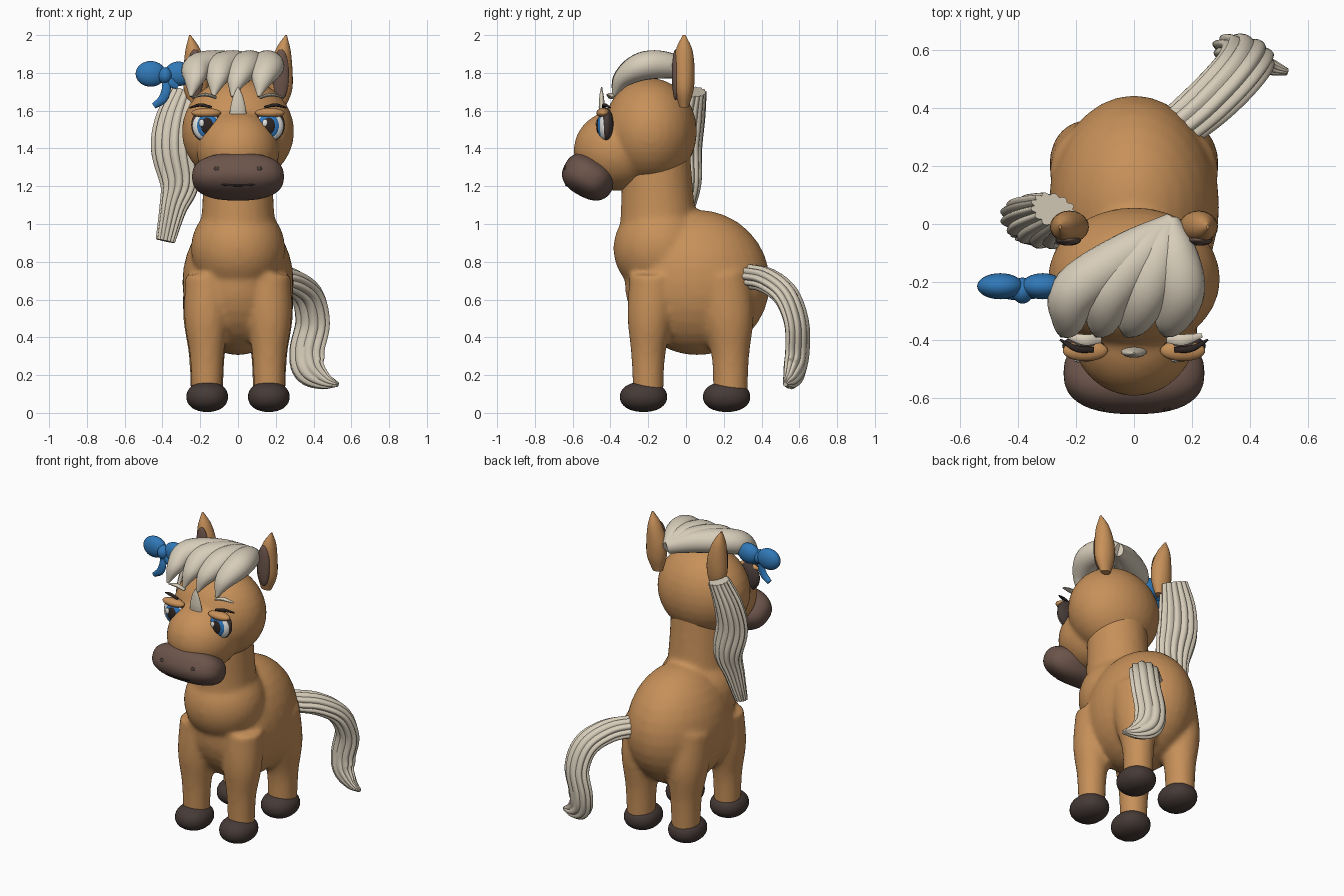
import bpy, bmesh, math
from mathutils import Vector, Matrix

cube = bpy.data.objects.get("Cube")
if cube:
    bpy.data.objects.remove(cube)


def material(name, r, g, b):
    mat = bpy.data.materials.new(name)
    mat.use_nodes = True
    mat.diffuse_color = (r, g, b, 1)
    bsdf = mat.node_tree.nodes["Principled BSDF"]
    bsdf.inputs["Base Color"].default_value = (r, g, b, 1)
    bsdf.inputs["Roughness"].default_value = 0.7
    return mat


coat = material("tan coat", .57, .28, .10)
muzzle_brown = material("muzzle brown", .15, .09, .07)
hoof_brown = material("hoof brown", .06, .042, .037)
cream = material("cream hair", .68, .61, .49)
bow_blue = material("bow blue", .03, .19, .48)
eye_white = material("eye white", .8, .8, .78)
iris_blue = material("iris blue", .03, .2, .55)
dark = material("near black", .025, .018, .016)


def ellipsoid(bm, centre, radii, power=2, tilt=0, segments=32):
    """Ellipsoid; a power above two makes it boxier. Tilt turns it about x."""
    verts = bmesh.ops.create_uvsphere(bm, u_segments=segments, v_segments=segments // 2, radius=1)["verts"]
    turn = Matrix.Rotation(tilt, 3, "X")
    for v in verts:
        norm = sum(abs(c) ** power for c in v.co) ** (1 / power)
        v.co = turn @ Vector(c / norm * r for c, r in zip(v.co, radii)) + Vector(centre)


def sweep(bm, points, axis=(1, 0, 0), lobes=0, segments=24, steps=6):
    """Tube along a smooth path of (x, y, z, half width, half thickness)."""
    pts = [Vector(p) for p in points]
    pts = [pts[0] * 2 - pts[1]] + pts + [pts[-1] * 2 - pts[-2]]
    samples = []
    for a, b, c, d in zip(pts, pts[1:], pts[2:], pts[3:]):
        for i in range(steps):
            t = i / steps
            samples.append(b + (c - a) * (t / 2) + (a * 2 - b * 5 + c * 4 - d) * (t * t / 2)
                           + (b * 3 - a - c * 3 + d) * (t ** 3 / 2))
    samples.append(pts[-2])
    rings = []
    for i, s in enumerate(samples):
        before, after = samples[max(i - 1, 0)], samples[min(i + 1, len(samples) - 1)]
        tangent = Vector((after - before)[:3]).normalized()
        wide = Vector(axis)
        wide = (wide - tangent * wide.dot(tangent)).normalized()
        thick = tangent.cross(wide)
        ring = []
        for k in range(segments):
            angle = math.tau * k / segments
            groove = 1 - .16 * (1 - abs(math.cos(lobes * angle / 2)))
            ring.append(bm.verts.new(Vector(s[:3]) + wide * (math.cos(angle) * s[3] * groove)
                                     + thick * (math.sin(angle) * s[4] * groove)))
        rings.append(ring)
    for low, high in zip(rings, rings[1:]):
        for k in range(segments):
            n = (k + 1) % segments
            bm.faces.new((low[k], low[n], high[n], high[k]))
    bm.faces.new(rings[0])
    bm.faces.new(rings[-1])


def finish(bm, name, mat, blend=0):
    """Turns the bmesh into a smooth object; blend melts its parts together."""
    bmesh.ops.recalc_face_normals(bm, faces=bm.faces)
    mesh = bpy.data.meshes.new(name)
    bm.to_mesh(mesh)
    bm.free()
    mesh.materials.append(mat)
    obj = bpy.data.objects.new(name, mesh)
    bpy.context.collection.objects.link(obj)
    if blend:
        remesh = obj.modifiers.new("Blend", "REMESH")
        remesh.mode = "VOXEL"
        remesh.voxel_size = .016
        remesh.use_smooth_shade = True
        smooth = obj.modifiers.new("Smooth", "SMOOTH")
        smooth.factor = .5
        smooth.iterations = blend
    bpy.ops.object.select_all(action="DESELECT")
    obj.select_set(True)
    bpy.context.view_layer.objects.active = obj
    bpy.ops.object.shade_smooth_by_angle(angle=math.radians(50))
    return obj


def ball(name, mat, centre, radii, **options):
    bm = bmesh.new()
    ellipsoid(bm, centre, radii, **options)
    return finish(bm, name, mat)


def tube(name, mat, points, **options):
    bm = bmesh.new()
    sweep(bm, points, **options)
    return finish(bm, name, mat)


# Torso, neck and legs melted into one body
bm = bmesh.new()
ellipsoid(bm, (0, .06, .69), (.295, .385, .385))
ellipsoid(bm, (0, -.135, .87), (.25, .25, .25))
sweep(bm, [(0, -.14, .85, .21, .22), (0, -.15, 1.1, .19, .195), (0, -.16, 1.4, .18, .18)])
for side in (-1, 1):
    x = side * .165
    sweep(bm, [(x, -.2, .07, .08, .08), (x, -.2, .3, .09, .09),
               (x, -.19, .5, .12, .12), (side * .15, -.17, .72, .13, .13)])
    sweep(bm, [(x, .235, .07, .085, .09), (x, .235, .3, .095, .1),
               (x, .22, .5, .125, .14), (side * .15, .18, .72, .14, .16)])
finish(bm, "body", coat, blend=8)

# Hooves
for side, side_name in ((-1, "right"), (1, "left")):
    for y, end in ((-.225, "front"), (.215, "rear")):
        ball(f"{end}_{side_name}_hoof", hoof_brown, (side * .163, y, .085), (.11, .125, .08), power=2.2)

# Head with snout
bm = bmesh.new()
ellipsoid(bm, (0, -.19, 1.49), (.298, .248, .283))
ellipsoid(bm, (0, -.36, 1.39), (.22, .235, .215))
finish(bm, "head", coat, blend=6)

# Muzzle, nostrils and mouth
ball("muzzle", muzzle_brown, (0, -.515, 1.25), (.243, .142, .11), power=2.5, tilt=-.5, segments=48)
for side in (-1, 1):
    ball("nostril", hoof_brown, (side * .11, -.633, 1.29), (.019, .014, .016), segments=16)
tube("mouth", dark, [(-.11, -.621, 1.218, .006, .006), (-.06, -.633, 1.207, .006, .006),
                     (.06, -.633, 1.207, .006, .006), (.11, -.621, 1.218, .006, .006)],
     axis=(0, 0, 1), segments=8)

# Eyes, brows and ears
for side, side_name in ((-1, "right"), (1, "left")):
    x = side * .168
    layers = (("eye_rim", hoof_brown, 0, .42, 1.525, .08, .036, .09),
              ("eyeball", eye_white, 0, .43, 1.52, .073, .034, .08),
              ("iris", iris_blue, -.004, .442, 1.52, .06, .028, .067),
              ("pupil", dark, -.004, .455, 1.52, .038, .02, .048))
    for name, mat, shift, depth, z, rx, ry, rz in layers:
        ball(f"{side_name}_{name}", mat, (x + side * shift, -depth, z), (rx, ry, rz))
    ball(f"{side_name}_eye_glint", eye_white, (x - .025, -.47, 1.535), (.015, .008, .02), segments=16)
    ball(f"{side_name}_eyelid", coat, (x, -.438, 1.588), (.078, .036, .026))
    tube(f"{side_name}_eyelash", dark,
         [(side * .14, -.435, 1.618, .007, .01), (side * .2, -.43, 1.63, .009, .012),
          (side * .255, -.4, 1.615, .004, .004)], axis=(0, 0, 1), segments=10)
    tube(f"{side_name}_brow", cream,
         [(side * .115, -.395, 1.668, .007, .016), (side * .17, -.4, 1.685, .01, .02),
          (side * .235, -.385, 1.672, .004, .008)], axis=(0, 0, 1), segments=10)
    tube(f"{side_name}_ear", coat,
         [(side * .215, -.01, 1.62, .035, .025), (side * .222, -.01, 1.71, .064, .05),
          (side * .225, -.01, 1.81, .064, .056), (side * .24, -.01, 1.92, .04, .044),
          (side * .255, -.01, 2, .004, .008)])
    ball(f"{side_name}_inner_ear", muzzle_brown, (side * .227, -.055, 1.79), (.044, .02, .135))

# Forehead tuft
tube("forehead_tuft", cream, [(0, -.44, 1.57, .046, .018), (0, -.445, 1.62, .04, .017),
                              (0, -.447, 1.68, .025, .011), (0, -.447, 1.725, .003, .003)])

# Forelock: strands fanned from one root
bm = bmesh.new()
for mid_x, tip_x in ((-.2, -.25), (-.08, -.13), (.04, -.03), (.16, .11)):
    root_x = .13
    across = Vector((tip_x - root_x, -.4, 0)).cross(Vector((0, 0, 1)))
    sweep(bm, [(root_x, .01, 1.8, .03, .04),
               (root_x * .55 + mid_x * .45, -.1, 1.84, .075, .07),
               (mid_x, -.23, 1.835, .085, .075),
               (mid_x * .4 + tip_x * .6, -.335, 1.77, .06, .05),
               (tip_x, -.385, 1.675, .008, .008)], axis=across)
finish(bm, "forelock", cream)

# Side ponytail and swept tail, both grooved
tube("ponytail", cream, [(-.275, .045, 1.7, .09, .06), (-.325, .02, 1.55, .12, .075),
                         (-.34, 0, 1.4, .128, .08), (-.31, 0, 1.22, .11, .08),
                         (-.345, -.015, 1.08, .075, .06), (-.385, -.03, .91, .055, .035)],
     axis=(1, -.35, 0), lobes=14, segments=84)
tube("tail", cream, [(.14, .32, .725, .08, .068), (.27, .43, .7, .09, .068),
                     (.365, .53, .62, .095, .066), (.395, .585, .48, .098, .062),
                     (.365, .59, .33, .1, .06), (.38, .575, .235, .095, .055),
                     (.45, .55, .175, .055, .035), (.53, .525, .15, .012, .012)],
     axis=(1, -.4, 0), lobes=10, segments=60)

# Bow with loops, knot and ribbon ends
ball("bow_outer_loop", bow_blue, (-.462, -.215, 1.795), (.08, .045, .068))
ball("bow_inner_loop", bow_blue, (-.315, -.215, 1.795), (.075, .045, .065))
ball("bow_knot", bow_blue, (-.385, -.23, 1.785), (.038, .045, .045))
tube("bow_long_ribbon", bow_blue, [(-.385, -.24, 1.77, .02, .012), (-.38, -.25, 1.71, .024, .014),
                                   (-.4, -.25, 1.66, .024, .014), (-.445, -.245, 1.625, .016, .012)],
     axis=(1, 0, .3))
tube("bow_short_ribbon", bow_blue, [(-.375, -.24, 1.775, .02, .012), (-.35, -.245, 1.745, .022, .014),
                                    (-.32, -.24, 1.725, .014, .01)], axis=(0, 0, 1))
